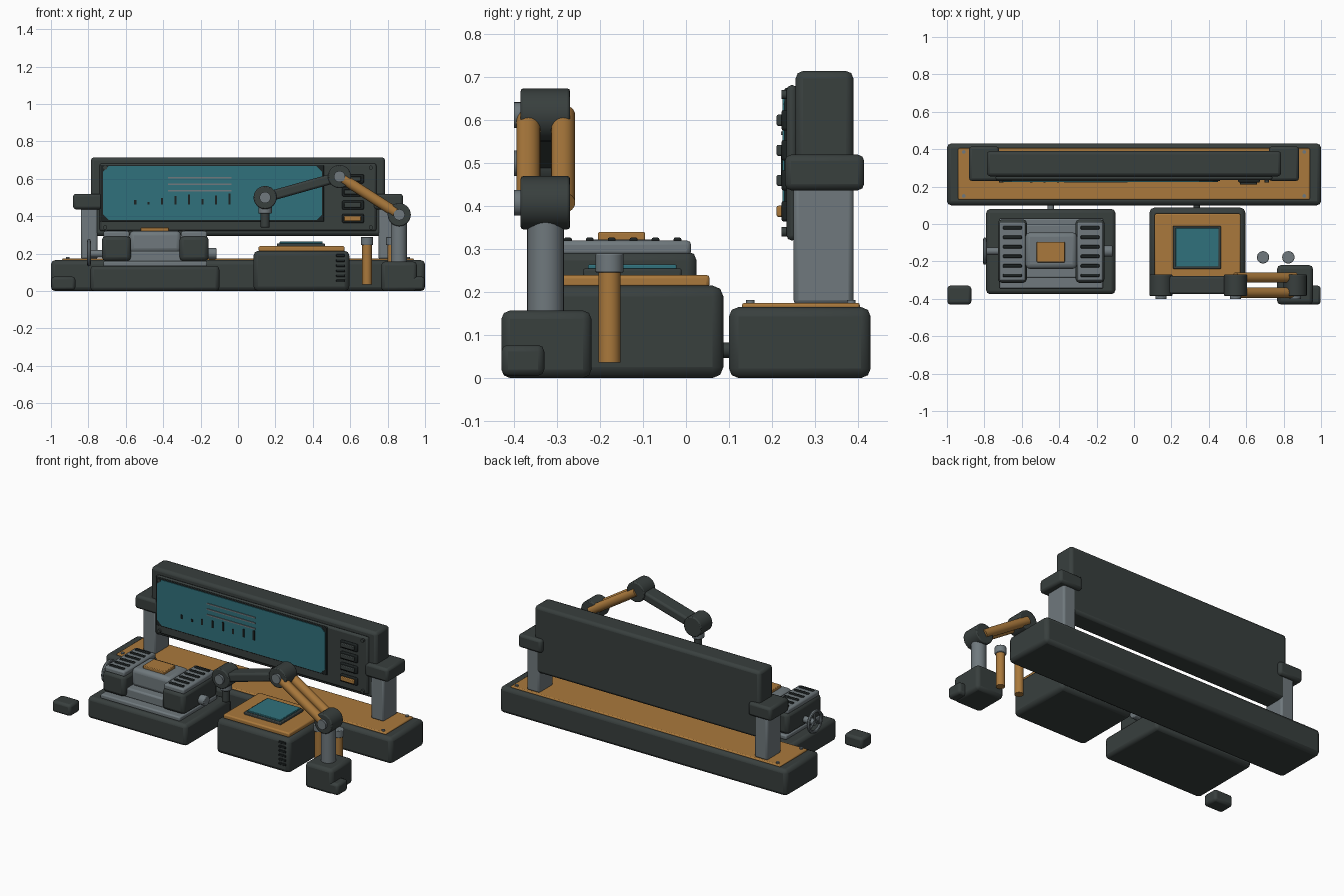
import bpy
import math
from mathutils import Vector

cube = bpy.data.objects.get("Cube")
if cube:
    bpy.data.objects.remove(cube, do_unlink=True)


def material(name, r, g, b):
    m = bpy.data.materials.new(name)
    m.use_nodes = True
    m.diffuse_color = (r, g, b, 1)
    m.node_tree.nodes["Principled BSDF"].inputs["Base Color"].default_value = (r, g, b, 1)
    return m


DARK = material("dark_green_grey", 0.04, 0.05, 0.048)
BLACK = material("near_black", 0.012, 0.016, 0.016)
GREY = material("steel_grey", 0.16, 0.19, 0.205)
ORANGE = material("ochre_orange", 0.40, 0.19, 0.045)
TEAL = material("screen_teal", 0.03, 0.165, 0.2)


def finish(obj, name, mat, bevel=0.0, segments=2):
    obj.name = name
    obj.data.materials.append(mat)
    if bevel:
        mod = obj.modifiers.new("Bevel", "BEVEL")
        mod.width, mod.segments = bevel, segments
        mod.limit_method = "ANGLE"
    bpy.ops.object.shade_smooth_by_angle(angle=math.radians(35))
    return obj


def box(name, xs, ys, zs, mat, bevel=0.0, segments=2):
    bpy.ops.mesh.primitive_cube_add(size=1)
    obj = bpy.context.object
    for v in obj.data.vertices:
        v.co = [a[0] if c < 0 else a[1] for a, c in zip((xs, ys, zs), v.co)]
    return finish(obj, name, mat, bevel, segments)


def rod(name, start, end, radius, mat, bevel=0.0, sides=24):
    a, b = Vector(start), Vector(end)
    bpy.ops.mesh.primitive_cylinder_add(vertices=sides, radius=radius, depth=(b - a).length,
                                        location=(a + b) / 2)
    obj = bpy.context.object
    obj.rotation_euler = (b - a).to_track_quat("Z", "Y").to_euler()
    return finish(obj, name, mat, bevel)


def span(centre, half):
    return (centre - half, centre + half)


# Rear plinth with its tray and bolts
box("plinth", (-1, 1), (0.10, 0.43), (0, 0.165), DARK, 0.022)
box("plinth_tray", (-0.94, 0.94), (0.13, 0.405), (0.16, 0.175), ORANGE, 0.006)
for x in (-0.91, 0.91):
    for y in (0.15, 0.385):
        rod("tray_bolt", (x, y, 0.17), (x, y, 0.182), 0.01, GREY, sides=12)

# Display posts and clamps
for side in (-1, 1):
    box("display_post", span(side * 0.795, 0.045), (0.25, 0.39), (0.17, 0.46), GREY, 0.012)
    box("display_clamp", span(side * 0.802, 0.08), (0.23, 0.415), (0.437, 0.52), DARK, 0.015)

# Display housing, bezel and screen
box("display_housing", (-0.787, 0.787), (0.255, 0.39), (0.295, 0.715), DARK, 0.018)
box("display_bezel", (-0.74, 0.74), (0.234, 0.26), (0.32, 0.682), DARK, 0.012)
box("screen_rim", (-0.735, 0.46), (0.229, 0.24), (0.372, 0.675), BLACK, 0.004)


def chamfered_plate(name, xs, zs, y, depth, cut, mat):
    (x0, x1), (z0, z1) = xs, zs
    ring = [(x0 + cut, z0), (x1 - cut, z0), (x1, z0 + cut), (x1, z1 - cut),
            (x1 - cut, z1), (x0 + cut, z1), (x0, z1 - cut), (x0, z0 + cut)]
    n = len(ring)
    verts = [(x, y, z) for x, z in ring] + [(x, y + depth, z) for x, z in ring]
    faces = [tuple(range(n)), tuple(reversed(range(n, 2 * n)))]
    faces += [(i, i + n, (i + 1) % n + n, (i + 1) % n) for i in range(n)]
    mesh = bpy.data.meshes.new(name)
    mesh.from_pydata(verts, [], faces)
    mesh.materials.append(mat)
    obj = bpy.data.objects.new(name, mesh)
    bpy.context.collection.objects.link(obj)


chamfered_plate("screen", (-0.722, 0.45), (0.38, 0.668), 0.225, 0.009, 0.03, TEAL)

# Screen readout lines and bar chart
for z in (0.605, 0.57, 0.535):
    box("readout_line", (-0.375, -0.035), (0.221, 0.227), span(z, 0.004), GREY)
for i, h in enumerate((0.025, 0.015, 0.035, 0.045, 0.055, 0.03, 0.05, 0.06)):
    x = -0.55 + i * 0.072
    box("chart_bar", span(x, 0.006), (0.221, 0.227), (0.462, 0.462 + h), BLACK)

# Display side controls and bezel bolts
for i, z in enumerate((0.60, 0.53, 0.46, 0.388)):
    box("button_surround", span(0.615, 0.058), (0.222, 0.24), span(z, 0.024), BLACK, 0.006)
    box("button", span(0.612, 0.046), (0.211, 0.23), span(z, 0.013),
        ORANGE if i == 3 else DARK, 0.004)
for x in (-0.71, 0.71):
    for z in (0.34, 0.66):
        rod("bezel_bolt", (x, 0.24, z), (x, 0.222, z), 0.011, DARK, sides=12)

# Drive unit base
box("drive_base", (-0.79, -0.10), (-0.375, 0.08), (0, 0.135), DARK, 0.02)
box("drive_plate", (-0.72, -0.165), (-0.345, 0.03), (0.13, 0.16), GREY, 0.008)
box("drive_saddle", (-0.62, -0.27), (-0.29, 0.0), (0.155, 0.215), GREY, 0.01)

# Drive centre body with badge plate
box("drive_body", (-0.58, -0.305), (-0.24, -0.045), (0.205, 0.322), GREY, 0.025, 3)
box("drive_badge", (-0.52, -0.37), (-0.205, -0.095), (0.315, 0.34), ORANGE, 0.004)

# Drive end blocks with vented caps
for cx in (-0.65, -0.235):
    box("drive_end_block", span(cx, 0.078), (-0.315, 0.025), (0.16, 0.295), DARK, 0.022)
    box("drive_end_cap", span(cx, 0.07), (-0.305, 0.012), (0.285, 0.32), GREY, 0.01)
    for i in range(6):
        y = -0.275 + i * 0.051
        box("cap_vent", span(cx, 0.05), span(y, 0.009), (0.31, 0.327), BLACK, 0.004)

# Drive shaft and handwheel
rod("drive_shaft", (-0.80, -0.145, 0.2), (-0.12, -0.145, 0.2), 0.02, GREY)
rod("shaft_knob", (-0.16, -0.145, 0.2), (-0.115, -0.145, 0.2), 0.03, GREY, 0.005)
bpy.ops.mesh.primitive_torus_add(major_segments=32, minor_segments=8, major_radius=0.063,
                                 minor_radius=0.01, location=(-0.797, -0.145, 0.205),
                                 rotation=(0, math.pi / 2, 0))
finish(bpy.context.object, "handwheel_rim", GREY)
for i in range(3):
    a = math.tau * i / 3 + math.pi / 2
    rod("handwheel_spoke", (-0.797, -0.145, 0.205),
        (-0.797, -0.145 + 0.063 * math.cos(a), 0.205 + 0.063 * math.sin(a)), 0.007, GREY, sides=8)

# Console with deck, small screen and side vents
box("console_body", (0.083, 0.595), (-0.34, 0.087), (0, 0.215), DARK, 0.025)
box("console_deck", (0.11, 0.57), (-0.305, 0.055), (0.21, 0.24), ORANGE, 0.008)
box("console_screen_frame", (0.208, 0.465), (-0.24, -0.01), (0.235, 0.255), DARK, 0.005)
box("console_screen", (0.222, 0.453), (-0.228, -0.022), (0.25, 0.264), TEAL, 0.003)
for i in range(6):
    z = 0.055 + i * 0.027
    box("console_vent", (0.525, 0.572), (-0.346, -0.335), span(z, 0.007), BLACK, 0.003)

# Couplings between the plinth and the front units
for x, mat in ((-0.445, GREY), (0.335, DARK)):
    rod("coupling", (x, 0.06, 0.065), (x, 0.12, 0.065), 0.018, mat)

# Standing canisters
for x in (0.69, 0.825):
    rod("canister", (x, -0.178, 0.036), (x, -0.178, 0.25), 0.026, ORANGE)
    rod("canister_cap", (x, -0.178, 0.245), (x, -0.178, 0.29), 0.033, GREY, 0.004)

# Corner feet
for side in (-1, 1):
    box("corner_foot", span(side * 0.934, 0.064), (-0.43, -0.33), (0.005, 0.077), DARK, 0.015)

# Arm base and post
Y = -0.327
box("arm_base", (0.765, 0.957), (-0.43, -0.22), (0, 0.157), DARK, 0.02)
rod("arm_post", (0.86, Y, 0.15), (0.86, Y, 0.40), 0.043, GREY)

# Arm joints
shoulder, elbow, wrist = (0.862, 0.408), (0.543, 0.612), (0.145, 0.50)
for x, z in (shoulder, elbow, wrist):
    rod("arm_joint", (x, -0.385, z), (x, -0.27, z), 0.062, DARK, 0.006)
    rod("joint_cap", (x, -0.40, z), (x, -0.38, z), 0.03, GREY)

# Twin lower arm tubes
for y in (-0.367, -0.286):
    rod("lower_arm_tube", (shoulder[0], y, shoulder[1]), (elbow[0], y, elbow[1]), 0.028, ORANGE)

# Upper arm beam
dx, dz = elbow[0] - wrist[0], elbow[1] - wrist[1]
half = math.hypot(dx, dz) / 2
beam = box("upper_arm", (-half, half), (-0.048, 0.048), (-0.027, 0.027), DARK, 0.012)
beam.location = ((elbow[0] + wrist[0]) / 2, Y, (elbow[1] + wrist[1]) / 2)
beam.rotation_euler.y = -math.atan2(dz, dx)

# Tool head
rod("tool_collar", (0.145, Y, 0.415), (0.145, Y, 0.46), 0.036, GREY, 0.004)
rod("tool_tip", (0.145, Y, 0.34), (0.145, Y, 0.42), 0.024, DARK, 0.004)
